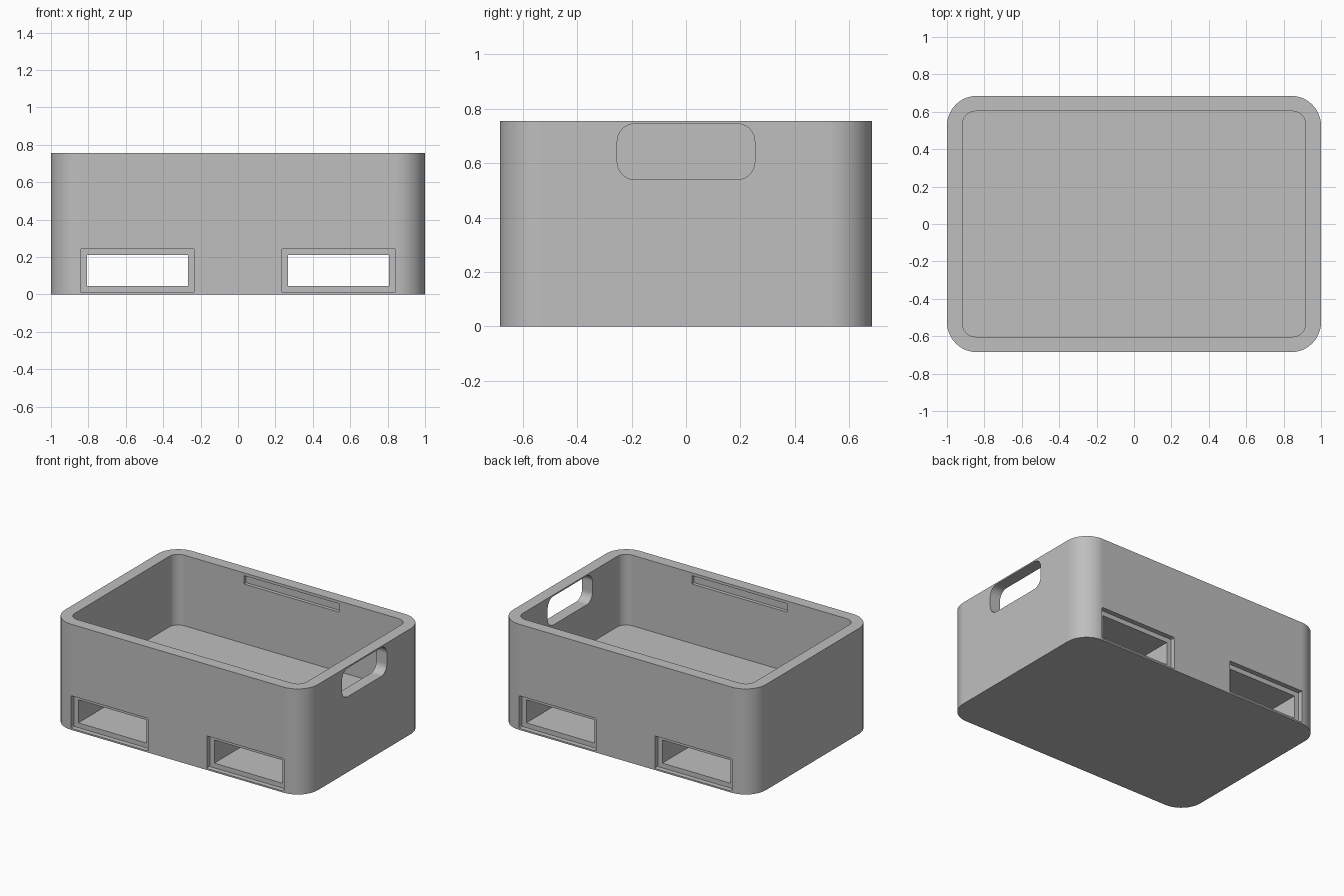
import bpy
import bmesh
from math import cos, sin, pi

cube = bpy.data.objects.get("Cube")
if cube:
    bpy.data.objects.remove(cube, do_unlink=True)

grey = bpy.data.materials.new("plain_grey")
grey.use_nodes = True
colour = (0.52, 0.52, 0.52, 1)
grey.diffuse_color = colour
grey.node_tree.nodes["Principled BSDF"].inputs["Base Color"].default_value = colour


def rounded_block(name, low, high, axis, radius=0.0, segments=12):
    """Box from low to high whose edges along the axis are rounded."""
    a, b = [i for i in range(3) if i != axis]
    bm = bmesh.new()
    verts = []
    steps = range(segments + 1) if radius else [0]
    for k, (side_a, side_b) in enumerate([(1, 1), (0, 1), (0, 0), (1, 0)]):
        ca = high[a] - radius if side_a else low[a] + radius
        cb = high[b] - radius if side_b else low[b] + radius
        for s in steps:
            angle = pi / 2 * (k + s / segments)
            point = [0.0, 0.0, 0.0]
            point[a] = ca + radius * cos(angle)
            point[b] = cb + radius * sin(angle)
            point[axis] = low[axis]
            verts.append(bm.verts.new(point))
    face = bm.faces.new(verts)
    extruded = bmesh.ops.extrude_face_region(bm, geom=[face])["geom"]
    shift = [0.0, 0.0, 0.0]
    shift[axis] = high[axis] - low[axis]
    bmesh.ops.translate(bm, vec=shift,
                        verts=[v for v in extruded if isinstance(v, bmesh.types.BMVert)])
    bmesh.ops.recalc_face_normals(bm, faces=bm.faces)
    mesh = bpy.data.meshes.new(name)
    bm.to_mesh(mesh)
    bm.free()
    mesh.materials.append(grey)
    obj = bpy.data.objects.new(name, mesh)
    bpy.context.collection.objects.link(obj)
    return obj


X, Y, Z = 0, 1, 2
HALF_Y = 0.685
INNER_Y = 0.603
HEIGHT = 0.755

# Outer body
crate = rounded_block("crate_body", (-1, -HALF_Y, 0), (1, HALF_Y, HEIGHT), Z, 0.16)

# Storage hollow above the raised floor
cutters = [rounded_block("hollow_cutter", (-0.917, -INNER_Y, 0.25),
                         (0.917, INNER_Y, 1), Z, 0.07)]

# Grip opening in one short wall
cutters.append(rounded_block("handle_cutter", (0.8, -0.253, 0.54),
                             (1.1, 0.253, 0.745), X, 0.065))

# Two fork tunnels running front to back
for side in (-1, 1):
    mid = side * 0.538
    cutters.append(rounded_block("tunnel_cutter", (mid - 0.27, -1, 0.045),
                                 (mid + 0.27, 1, 0.21), Y))

# Shallow recesses around the tunnel mouths, and slots inside the long walls
for end in (-1, 1):
    for side in (-1, 1):
        mid = side * 0.538
        y0, y1 = sorted((end * (HALF_Y - 0.035), end * 0.8))
        cutters.append(rounded_block("mouth_cutter", (mid - 0.305, y0, 0.011),
                                     (mid + 0.305, y1, 0.244), Y, 0.008, 3))
    y0, y1 = sorted((end * 0.5, end * (INNER_Y + 0.025)))
    cutters.append(rounded_block("slot_cutter", (-0.375, y0, 0.675),
                                 (0.375, y1, 0.735), Y))

for cutter in cutters:
    cutter.hide_render = True
    cut = crate.modifiers.new(cutter.name, "BOOLEAN")
    cut.operation = "DIFFERENCE"
    cut.solver = "EXACT"
    cut.object = cutter

# Bake the cuts and drop the cutters
depsgraph = bpy.context.evaluated_depsgraph_get()
depsgraph.update()
baked = bpy.data.meshes.new_from_object(crate.evaluated_get(depsgraph))
crate.modifiers.clear()
crate.data = baked
for cutter in cutters:
    bpy.data.objects.remove(cutter, do_unlink=True)

# Smooth rounded corners, crisp edges elsewhere
for obj in bpy.context.selected_objects:
    obj.select_set(False)
crate.select_set(True)
bpy.context.view_layer.objects.active = crate
bpy.ops.object.shade_smooth_by_angle(angle=pi / 6)
weighted = crate.modifiers.new("flat_walls", "WEIGHTED_NORMAL")
weighted.keep_sharp = True
